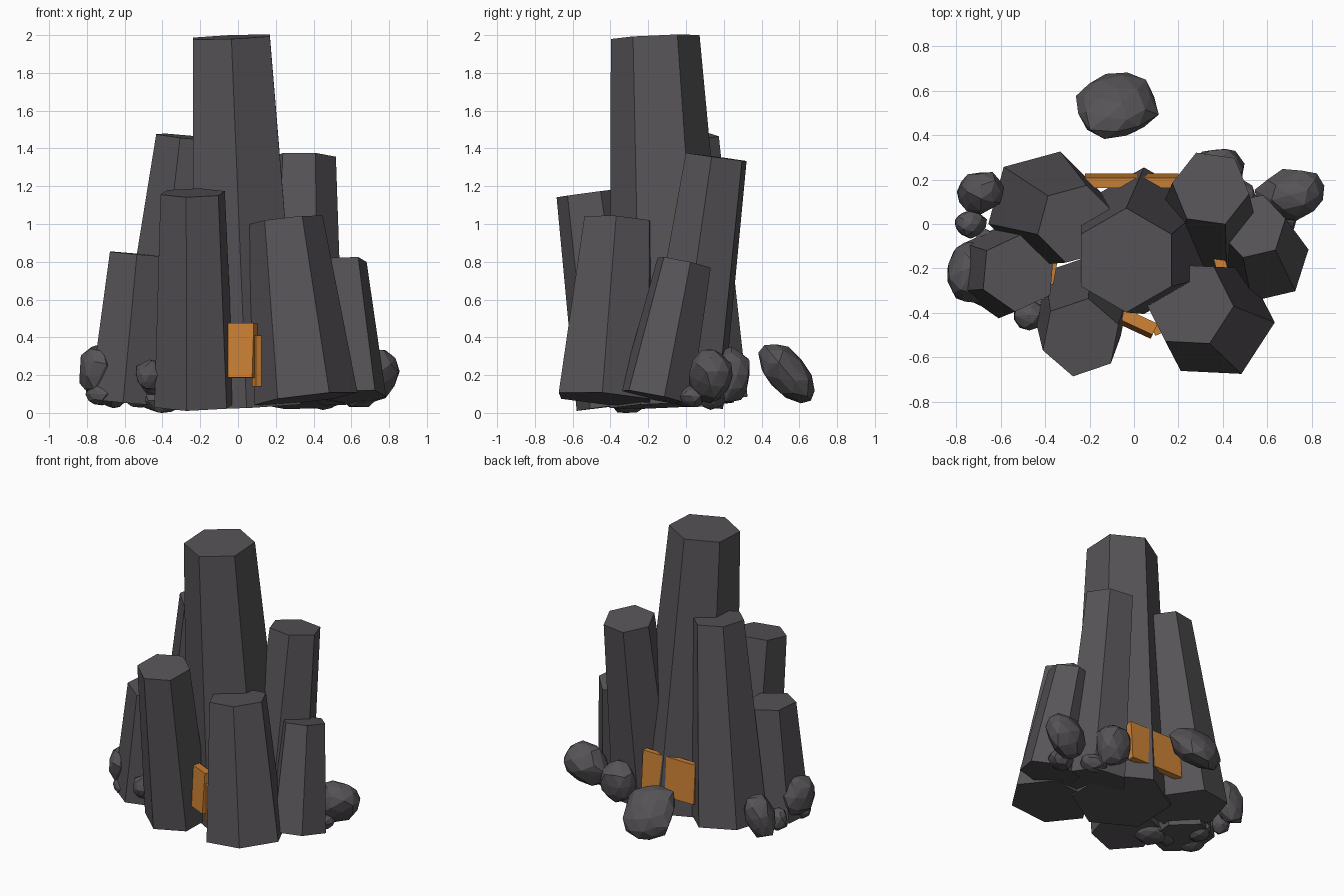
import bpy, bmesh, math, random
from mathutils import Vector, Matrix, Euler

cube = bpy.data.objects.get("Cube")
if cube:
    bpy.data.objects.remove(cube, do_unlink=True)
random.seed(7)


def material(name, rgb):
    m = bpy.data.materials.new(name)
    m.use_nodes = True
    color = (*rgb, 1)
    m.diffuse_color = color
    bsdf = m.node_tree.nodes["Principled BSDF"]
    bsdf.inputs["Base Color"].default_value = color
    bsdf.inputs["Roughness"].default_value = 0.9
    return m


stone = material("dark_basalt", (0.095, 0.088, 0.095))
ember = material("glowing_orange", (0.6, 0.22, 0.035))


def add_object(name, bm, mat):
    bmesh.ops.recalc_face_normals(bm, faces=bm.faces)
    mesh = bpy.data.meshes.new(name)
    bm.to_mesh(mesh)
    bm.free()
    mesh.materials.append(mat)
    obj = bpy.data.objects.new(name, mesh)
    bpy.context.collection.objects.link(obj)
    return obj


def column(name, base, top, r_base, r_top, angle):
    """Leaning tapered hexagonal prism with caps square to its axis."""
    base, top = Vector(base), Vector(top)
    tilt = Vector((0, 0, 1)).rotation_difference(top - base)
    bm = bmesh.new()
    rings = []
    for centre, r in ((base, r_base), (top, r_top)):
        ring = []
        for i in range(6):
            a = math.radians(angle + 60 * i)
            ring.append(bm.verts.new(centre + tilt @ Vector((r * math.cos(a), r * math.sin(a), 0))))
        rings.append(ring)
    lower, upper = rings
    bm.faces.new(lower[::-1])
    bm.faces.new(upper)
    for i in range(6):
        j = (i + 1) % 6
        bm.faces.new((lower[i], lower[j], upper[j], upper[i]))
    add_object(name, bm, stone)


def rock(name, centre, radii, turn=(0, 0, 0), rest=False):
    """Faceted boulder: the hull of a jittered, stretched icosphere."""
    bm = bmesh.new()
    bmesh.ops.create_icosphere(bm, subdivisions=2, radius=1)
    rot = Euler([math.radians(t) for t in turn]).to_matrix()
    for v in bm.verts:
        p = v.co * random.uniform(0.86, 1.06)
        v.co = rot @ Vector([p[k] * radii[k] for k in range(3)]) + Vector(centre)
    hull = bmesh.ops.convex_hull(bm, input=bm.verts)
    loose = {g for g in hull["geom_interior"] if isinstance(g, bmesh.types.BMVert)}
    bmesh.ops.delete(bm, geom=list(loose), context='VERTS')
    if rest:
        low = min(v.co.z for v in bm.verts)
        bmesh.ops.translate(bm, verts=bm.verts, vec=(0, 0, -low))
    add_object(name, bm, stone)


def slab(name, centre, size, yaw, lean=0):
    bm = bmesh.new()
    turn = Euler((math.radians(lean), 0, math.radians(yaw))).to_matrix().to_4x4()
    bmesh.ops.create_cube(bm, size=1, matrix=Matrix.Translation(centre) @ turn @ Matrix.Diagonal((*size, 1)))
    add_object(name, bm, ember)


# Basalt columns
column("main_column", (0.045, -0.075, 0.04), (-0.035, -0.163, 1.99), 0.33, 0.235, 30)
column("back_right_column", (-0.40, 0.07, 0.08), (-0.26, 0.0, 1.46), 0.265, 0.18, 15)
column("front_right_column", (-0.23, -0.36, 0.04), (-0.24, -0.51, 1.165), 0.225, 0.18, 19)
column("front_left_column", (0.36, -0.43, 0.075), (0.25, -0.36, 1.02), 0.275, 0.2, 57)
column("back_left_column", (0.33, -0.02, 0.05), (0.345, 0.16, 1.355), 0.235, 0.175, 52)
column("outer_left_column", (0.59, -0.16, 0.08), (0.535, -0.01, 0.795), 0.2, 0.15, 13)
column("outer_right_column", (-0.59, -0.21, 0.055), (-0.52, -0.22, 0.84), 0.215, 0.175, 25)

# Boulders around the foot
rock("loose_back_boulder", (-0.08, 0.535, 0.215), (0.195, 0.21, 0.115), (-50, 0, 0))
rock("left_boulder", (0.70, 0.13, 0.2), (0.17, 0.115, 0.145), (0, -35, 15))
rock("back_left_boulder", (0.38, 0.24, 0.2), (0.13, 0.11, 0.16))
rock("back_right_boulder", (-0.69, 0.145, 0.2), (0.11, 0.1, 0.16), (0, 20, 0))
rock("right_boulder", (-0.73, -0.22, 0.225), (0.115, 0.14, 0.15), (15, 0, 0))
rock("small_right_boulder", (-0.735, 0.0, 0.13), (0.075, 0.065, 0.08))
rock("small_front_boulder", (-0.47, -0.41, 0.2), (0.075, 0.07, 0.085))

# Low rubble between the columns
for i, (x, y, z) in enumerate(((-0.42, -0.36, 0.15), (-0.52, -0.3, 0.09), (-0.66, -0.12, 0.09),
                               (-0.72, -0.27, 0.1), (0.45, 0.13, 0.08), (0.64, 0.02, 0.09))):
    rock(f"rubble_{i + 1}", (x, y, z), (0.1, 0.08, 0.065), (0, 0, 40 * i))
rock("resting_rubble", (-0.4, -0.31, 0.07), (0.12, 0.1, 0.07), rest=True)

# Glowing slabs wedged in the gaps
slab("back_slab", (-0.01, 0.195, 0.32), (0.42, 0.045, 0.28), 0, 4)
slab("front_slab", (0.0, -0.44, 0.33), (0.2, 0.055, 0.29), -25, -4)
slab("front_side_slab", (0.14, -0.455, 0.275), (0.12, 0.05, 0.27), 25)
slab("right_slab", (-0.39, -0.2, 0.33), (0.28, 0.05, 0.28), 80, 6)
slab("left_slab", (0.39, -0.18, 0.33), (0.28, 0.05, 0.28), -75)
